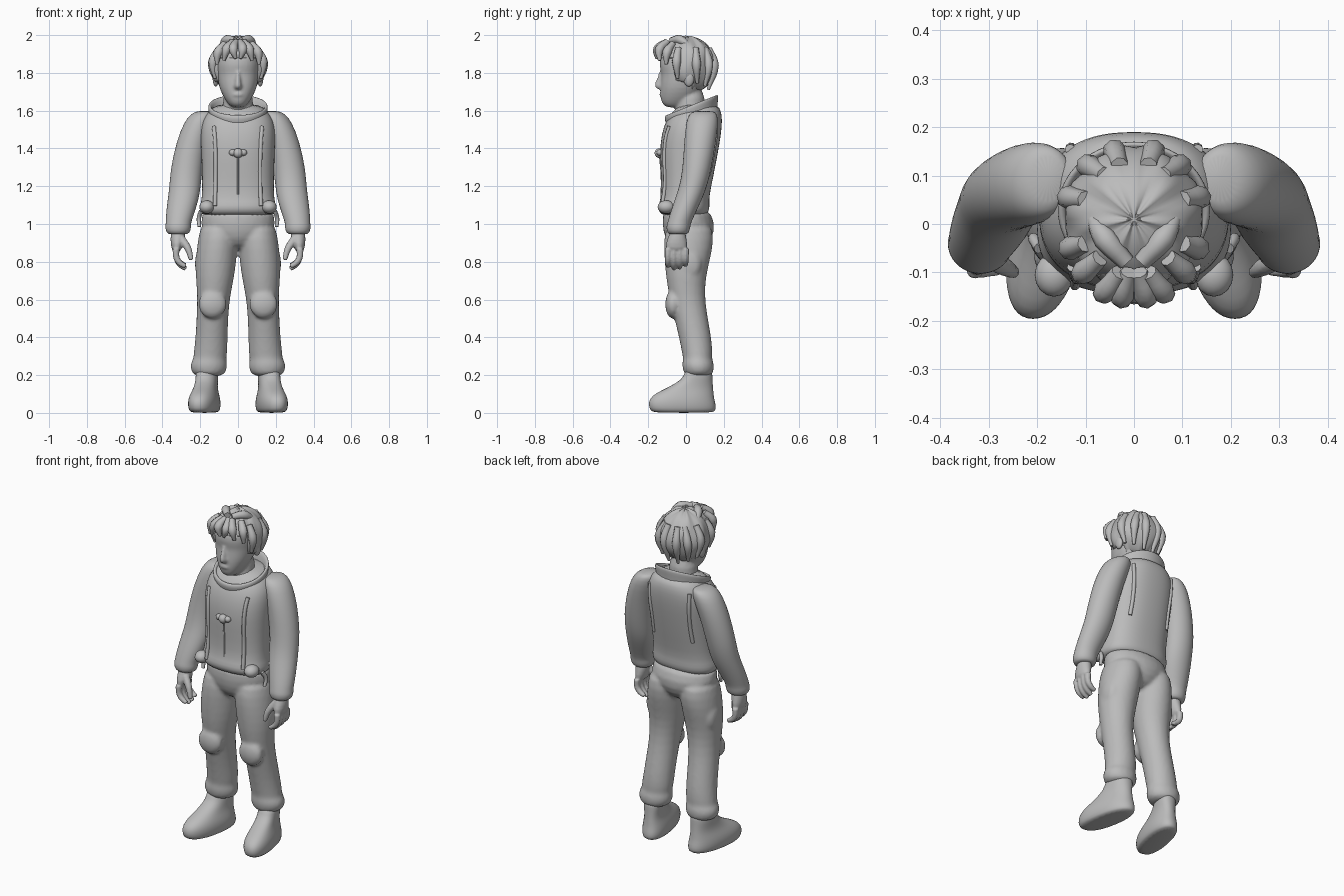
import bpy, bmesh, math
from mathutils import Vector

cube = bpy.data.objects.get("Cube")
if cube:
    bpy.data.objects.remove(cube, do_unlink=True)

grey = bpy.data.materials.new("plain grey")
grey.use_nodes = True
grey.diffuse_color = (0.5, 0.5, 0.5, 1)
grey.node_tree.nodes["Principled BSDF"].inputs["Base Color"].default_value = grey.diffuse_color


def finish(name, bm, subdivide=1):
    """Turn a bmesh into a smooth object."""
    bmesh.ops.recalc_face_normals(bm, faces=bm.faces)
    mesh = bpy.data.meshes.new(name)
    bm.to_mesh(mesh)
    bm.free()
    obj = bpy.data.objects.new(name, mesh)
    bpy.context.collection.objects.link(obj)
    mesh.materials.append(grey)
    for face in mesh.polygons:
        face.use_smooth = True
    if subdivide:
        obj.modifiers.new("soften", "SUBSURF").levels = subdivide
        obj.modifiers["soften"].render_levels = subdivide
    return obj


def loft(name, rings, side=1, sides=24, power=2.0, warp=None, caps=True):
    """Skin level rings given as (z, centre x, half width, front y, back y)."""
    bm = bmesh.new()
    loops = []
    for z, x, width, front, back in rings:
        loop = []
        for i in range(sides):
            a = math.tau * i / sides
            c, s = math.cos(a), math.sin(a)
            px = x + width * math.copysign(abs(c) ** (2 / power), c)
            py = (front + back) / 2 + (back - front) / 2 * math.copysign(abs(s) ** (2 / power), s)
            p = Vector((px, py, z))
            p = warp(p) if warp else p
            loop.append(bm.verts.new((p.x * side, p.y, p.z)))
        loops.append(loop)
    for low, high in zip(loops, loops[1:]):
        for i in range(sides):
            j = (i + 1) % sides
            bm.faces.new((low[i], low[j], high[j], high[i]))
    if caps:
        bm.faces.new(loops[0])
        bm.faces.new(loops[-1])
    return finish(name, bm)


def ball(name, centre, size, side=1, warp=None, detail=16):
    bm = bmesh.new()
    bmesh.ops.create_uvsphere(bm, u_segments=detail, v_segments=detail, radius=1)
    for v in bm.verts:
        p = Vector(centre) + v.co * Vector(size)
        p = warp(p) if warp else p
        v.co = (p.x * side, p.y, p.z)
    return finish(name, bm, 0)


def tube(name, points, radii, side=1):
    """Round tapered strand through the points."""
    curve = bpy.data.curves.new(name, "CURVE")
    curve.dimensions = "3D"
    curve.bevel_depth, curve.bevel_resolution = 1, 2
    curve.resolution_u, curve.use_fill_caps = 5, True
    spline = curve.splines.new("BEZIER")
    spline.bezier_points.add(len(points) - 1)
    for knot, p, r in zip(spline.bezier_points, points, radii):
        knot.co = (p[0] * side, p[1], p[2])
        knot.radius = r
        knot.handle_left_type = knot.handle_right_type = "AUTO"
    obj = bpy.data.objects.new(name, curve)
    bpy.context.collection.objects.link(obj)
    curve.materials.append(grey)
    bpy.ops.object.select_all(action="DESELECT")
    obj.select_set(True)
    bpy.context.view_layer.objects.active = obj
    bpy.ops.object.convert(target="MESH")
    for face in obj.data.polygons:
        face.use_smooth = True
    return obj


def fuse(name, parts, voxel, passes):
    """Join parts and melt them into one skin."""
    bpy.ops.object.select_all(action="DESELECT")
    for part in parts:
        part.select_set(True)
    bpy.context.view_layer.objects.active = parts[0]
    bpy.ops.object.convert(target="MESH")
    bpy.ops.object.join()
    obj = bpy.context.view_layer.objects.active
    obj.name = name
    melt = obj.modifiers.new("melt", "REMESH")
    melt.mode, melt.voxel_size, melt.use_smooth_shade = "VOXEL", voxel, True
    blend = obj.modifiers.new("blend", "SMOOTH")
    blend.factor, blend.iterations = 0.5, passes
    bpy.ops.object.convert(target="MESH")
    return obj


SIDES = (("left", 1), ("right", -1))

# Jacket body with a gathered hem
jacket = loft("jacket_body", [
    (1.04, 0, .185, -.12, .105), (1.065, 0, .2, -.145, .12), (1.1, 0, .203, -.15, .127),
    (1.135, 0, .19, -.13, .12), (1.25, 0, .19, -.13, .145), (1.38, 0, .195, -.14, .17),
    (1.48, 0, .2, -.13, .187), (1.55, 0, .19, -.105, .192), (1.59, 0, .16, -.075, .188),
    (1.64, 0, .12, -.03, .17)], sides=32, power=2.4)


# Tilted collar with a rolled rim
def tilt(p):
    return Vector((p.x, p.y, p.z + .4 * (p.y - .03)))


loft("collar", [
    (1.52, 0, .15, -.1, .165), (1.57, 0, .15, -.1, .167), (1.6, 0, .157, -.112, .17),
    (1.625, 0, .16, -.115, .172), (1.633, 0, .15, -.105, .163), (1.62, 0, .138, -.092, .15),
    (1.57, 0, .125, -.08, .14), (1.53, 0, .12, -.07, .13)], sides=32, warp=tilt, caps=False)

# Trousers: hips and both legs melted together
pieces = [loft("hips", [
    (.86, 0, .06, -.06, .08), (.92, 0, .17, -.115, .14), (1.0, 0, .205, -.127, .16),
    (1.1, 0, .19, -.125, .115)])]
for label, s in SIDES:
    pieces.append(loft("leg", [
        (1.02, .1, .095, -.1, .135), (.92, .105, .107, -.12, .15), (.82, .116, .109, -.115, .13),
        (.72, .122, .103, -.107, .105), (.62, .128, .087, -.09, .1), (.52, .135, .084, -.067, .112),
        (.4, .14, .085, -.037, .135), (.31, .146, .09, -.02, .142), (.285, .15, .086, -.015, .137),
        (.26, .155, .1, -.022, .15), (.22, .155, .095, -.016, .147), (.19, .155, .07, 0, .135)], s))
    pieces.append(ball("knee", (.135, -.07, .575), (.075, .04, .075), s))
    pieces.append(ball("thigh_pocket", (.2, .02, .79), (.028, .06, .08), s))
fuse("trousers", pieces, .011, 3)

# The same parts on each side
for label, s in SIDES:
    # Sleeve and cuff
    loft(label + "_sleeve", [
        (1.6, .175, .04, .04, .15), (1.58, .188, .065, .015, .165), (1.54, .205, .08, 0, .172),
        (1.44, .243, .083, -.01, .16), (1.29, .273, .085, -.018, .135), (1.2, .28, .083, -.035, .112),
        (1.13, .29, .083, -.06, .085), (1.04, .31, .073, -.09, .042), (1.0, .316, .066, -.1, .025),
        (.985, .317, .07, -.105, .024), (.95, .317, .062, -.1, .015), (.945, .317, .04, -.08, 0)], s)

    # Hand with curled fingers and a thumb
    hand = [loft("palm", [
        (.98, .315, .035, -.08, -.005), (.94, .318, .04, -.09, 0), (.9, .322, .036, -.11, .008),
        (.85, .326, .024, -.108, .01)], s, 16)]
    for i in range(4):
        y = -.095 + i * .031
        drop = .014 * abs(i - 1.3)
        hand.append(tube("finger", [(.328, y, .87), (.325, y, .82), (.308, y, .785 + drop / 2),
                                    (.277, y, .757 + drop)], (.019, .017, .016, .012), s))
    hand.append(tube("thumb", [(.3, -.07, .92), (.265, -.09, .87), (.247, -.1, .81)], (.024, .019, .013), s))
    fuse(label + "_hand", hand, .005, 4)

    # Boot, toes turned outward
    loft(label + "_boot", [
        (.0, 0, .062, -.17, .145), (.012, 0, .074, -.19, .158), (.04, 0, .08, -.2, .16),
        (.075, 0, .078, -.195, .15), (.105, 0, .068, -.16, .147), (.13, 0, .06, -.105, .144),
        (.16, 0, .057, -.05, .142), (.19, 0, .058, -.01, .14), (.25, 0, .058, 0, .14)], s, power=2.3,
        warp=lambda p: Vector((p.x + .175 - .17 * p.y, p.y, p.z)))

    # Seam piping laid on the jacket, front and back
    bpy.context.view_layer.update()
    seams = {"front": (-.2, [(.19, 1.57), (.175, 1.47), (.163, 1.36), (.163, 1.22), (.15, 1.1)]),
             "back": (.22, [(.18, 1.58), (.165, 1.47), (.17, 1.34), (.18, 1.24)])}
    for part, (y, path) in seams.items():
        spots = [jacket.closest_point_on_mesh((x * s, y, z))[1] for x, z in path]
        tube(f"{label}_{part}_seam", spots, [.011] * len(spots))

    # Waist pouch, hip strap and ear
    ball(label + "_waist_pouch", (.165, -.105, 1.09), (.04, .045, .035), s)
    tube(label + "_hip_strap", [(.195, -.05, 1.07), (.207, -.03, 1.03), (.205, -.04, .985)], (.012, .012, .009), s)
    ball(label + "_ear", (.118, .015, 1.77), (.016, .028, .042), s)

# Chest buckle, zip and chest folds
ball("buckle", (0, -.14, 1.375), (.026, .026, .026))
for label, s in SIDES:
    ball(label + "_buckle_end", (.028, -.138, 1.378), (.02, .018, .017), s)
tube("zip", [(0, -.138, 1.36), (0, -.129, 1.25), (0, -.13, 1.13)], (.005, .005, .005))

# Head: neck, skull, nose and brow melted together
skull = loft("skull", [
    (1.615, 0, .03, -.1, -.02), (1.635, 0, .052, -.127, .02), (1.67, 0, .076, -.136, .06),
    (1.72, 0, .1, -.137, .085), (1.77, 0, .109, -.134, .11), (1.8, 0, .112, -.131, .115),
    (1.84, 0, .116, -.143, .12), (1.9, 0, .112, -.135, .12), (1.95, 0, .07, -.08, .08)], power=2.2)
neck = loft("neck", [(1.5, 0, .09, -.06, .11), (1.6, 0, .08, -.06, .1), (1.74, 0, .08, -.05, .1)])
nose = loft("nose", [(1.71, 0, .016, -.148, -.1), (1.725, 0, .024, -.168, -.1), (1.745, 0, .018, -.167, -.1),
                     (1.79, 0, .012, -.146, -.1), (1.82, 0, .012, -.14, -.1)], sides=12)
lips = ball("lips", (0, -.128, 1.685), (.03, .014, .012))
fuse("head", [skull, neck, nose, lips], .008, 2)


# Hair cap: rippled, tucked in below the hairline
def comb(p):
    hairline = 1.875 if p.y < -.065 else 1.75 if p.y < .03 else 1.71
    middle = Vector((0, .01, 1.84))
    arm = p - middle
    around, up = math.atan2(arm.x, -arm.y), arm.z * 30
    ripple = 1 + .025 * math.sin(abs(around) * 7 + up) + .015 * math.sin(abs(around) * 13 - up)
    arm *= ripple
    if p.z < hairline:
        arm.x, arm.y = arm.x * .7, arm.y * .7
    return middle + arm


ball("hair", (0, .01, 1.84), (.143, .148, .152), warp=comb, detail=48)

# Loose locks: fringe, temples, crown and nape
locks = [
    [(.01, -.1, 1.965), (.025, -.15, 1.925), (.012, -.155, 1.875)],
    [(.03, -.1, 1.965), (.06, -.14, 1.925), (.075, -.14, 1.865)],
    [(.07, -.07, 1.955), (.105, -.1, 1.91), (.112, -.105, 1.845)],
    [(.1, -.04, 1.93), (.132, -.05, 1.86), (.122, -.045, 1.77)],
    [(.1, .05, 1.93), (.135, .055, 1.85), (.115, .06, 1.745)],
    [(.06, .1, 1.93), (.095, .12, 1.84), (.085, .1, 1.73)],
    [(.03, .12, 1.93), (.04, .15, 1.84), (.03, .118, 1.71)],
    [(.015, -.08, 1.97), (.06, -.03, 1.975), (.095, .03, 1.93)]]
for number, path in enumerate(locks, 1):
    for label, s in SIDES:
        tube(f"{label}_hair_lock_{number}", path, (.018, .025, .008), s)
